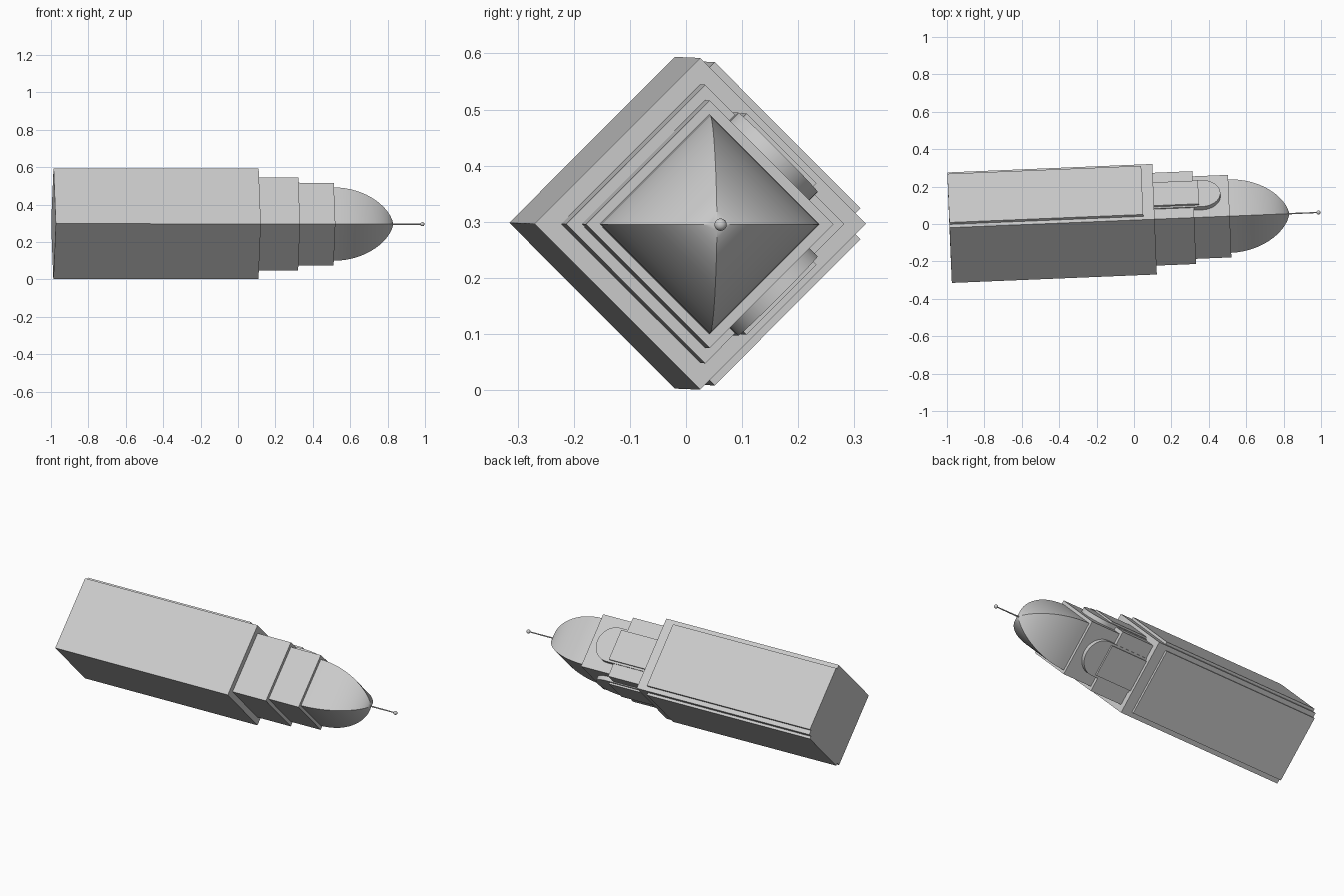
import bpy, bmesh, math
from mathutils import Matrix

cube = bpy.data.objects.get("Cube")
if cube:
    bpy.data.objects.remove(cube)

stone = bpy.data.materials.new("plain_grey")
stone.use_nodes = True
grey = (0.6, 0.6, 0.6, 1)
stone.diffuse_color = grey
stone.node_tree.nodes["Principled BSDF"].inputs["Base Color"].default_value = grey

# The tower lies along x, turned onto one edge and swung slightly
PLACE = (Matrix.Translation((0, 0.021, 0.2965))
         @ Matrix.Rotation(math.radians(2.36), 4, 'Z')
         @ Matrix.Rotation(math.radians(0.1), 4, 'Y')
         @ Matrix.Rotation(math.radians(45), 4, 'X'))
BASE = -0.987
SHAFT_END, TIER_END, DRUM_END = 0.11, 0.322, 0.512
DOME_TIP = 0.83


def finish(name, bm, turn=0):
    bmesh.ops.recalc_face_normals(bm, faces=bm.faces[:])
    mesh = bpy.data.meshes.new(name)
    bm.to_mesh(mesh)
    bm.free()
    mesh.materials.append(stone)
    obj = bpy.data.objects.new(name, mesh)
    bpy.context.collection.objects.link(obj)
    obj.matrix_world = PLACE @ Matrix.Rotation(math.radians(turn), 4, 'X')
    return obj


def smooth(obj, angle):
    bpy.ops.object.select_all(action='DESELECT')
    obj.select_set(True)
    bpy.context.view_layer.objects.active = obj
    bpy.ops.object.shade_smooth_by_angle(angle=math.radians(angle))


def box(name, x0, x1, y0, y1, half, turn=0):
    bm = bmesh.new()
    bmesh.ops.create_cube(bm, size=1)
    bmesh.ops.scale(bm, vec=(x1 - x0, y1 - y0, 2 * half), verts=bm.verts)
    bmesh.ops.translate(bm, vec=((x0 + x1) / 2, (y0 + y1) / 2, 0), verts=bm.verts)
    return finish(name, bm, turn)


def arch(name, x0, x1, radius, y0, y1, turn):
    # slab with a half-round end towards the dome
    bm = bmesh.new()
    pts = [(x0, -radius)]
    for i in range(25):
        a = math.pi * (i / 24 - 0.5)
        pts.append((x1 + radius * math.cos(a), radius * math.sin(a)))
    pts.append((x0, radius))
    face = bm.faces.new([bm.verts.new((x, y0, z)) for x, z in pts])
    top = bmesh.ops.extrude_face_region(bm, geom=[face])["geom"]
    bmesh.ops.translate(bm, vec=(0, y1 - y0, 0),
                        verts=[v for v in top if isinstance(v, bmesh.types.BMVert)])
    smooth(finish(name, bm, turn), 30)


# Stepped square tiers
for name, x0, x1, half in (("shaft", BASE, SHAFT_END, 0.209),
                           ("middle_tier", SHAFT_END, TIER_END, 0.1755),
                           ("upper_tier", TIER_END, DRUM_END, 0.156)):
    box(name, x0, x1, -half, half, half)

# Raised panel and arched dormer on the two rear faces
for side, turn in (("upper", 0), ("lower", -90)):
    box(side + "_panel", BASE, 0.05, 0.2, 0.2235, 0.184, turn)
    arch(side + "_arch", SHAFT_END, 0.367, 0.1, 0.15, 0.181, turn)
    box(side + "_dormer", SHAFT_END, 0.35, 0.15, 0.191, 0.088, turn)

# Four-sided curved dome
bm = bmesh.new()
rings, steps = [], 16
for i in range(steps):
    t = math.sin(math.pi / 2 * i / steps)
    r = 0.1386 * (1 - t * t) ** 0.62
    x = DRUM_END + (DOME_TIP - DRUM_END) * t
    rings.append([bm.verts.new((x, r * a, r * b))
                  for a, b in ((1, 1), (-1, 1), (-1, -1), (1, -1))])
tip = bm.verts.new((DOME_TIP, 0, 0))
bm.faces.new(rings[0])
for low, high in zip(rings, rings[1:]):
    for k in range(4):
        n = (k + 1) % 4
        bm.faces.new((low[k], low[n], high[n], high[k]))
for k in range(4):
    bm.faces.new((rings[-1][k], rings[-1][(k + 1) % 4], tip))
smooth(finish("dome", bm), 25)

# Mast and ball finial
bm = bmesh.new()
bmesh.ops.create_cone(bm, cap_ends=True, segments=12, radius1=0.004, radius2=0.003, depth=0.18,
                      matrix=Matrix.Translation((0.9, 0, 0)) @ Matrix.Rotation(math.pi / 2, 4, 'Y'))
smooth(finish("mast", bm), 40)
bm = bmesh.new()
bmesh.ops.create_uvsphere(bm, u_segments=16, v_segments=10, radius=0.011,
                          matrix=Matrix.Translation((0.987, 0, 0)))
smooth(finish("finial_ball", bm), 40)
